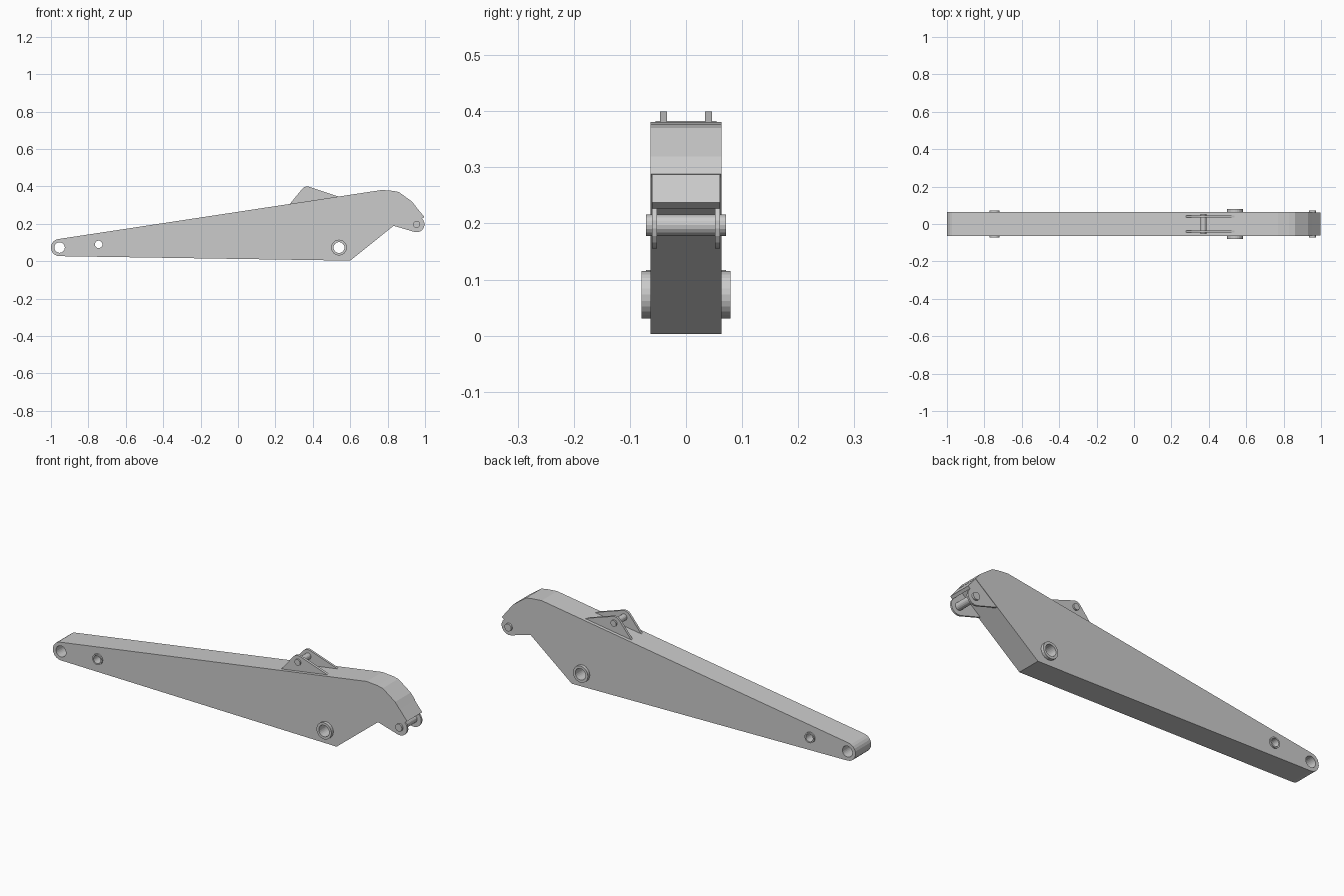
import bpy, bmesh
from math import sin, cos, radians, tau

if "Cube" in bpy.data.objects:
    bpy.data.objects.remove(bpy.data.objects["Cube"])


def arc(cx, cz, r, a0, a1, n):
    steps = [radians(a0 + (a1 - a0) * i / n) for i in range(n + 1)]
    return [(cx + r * cos(a), cz + r * sin(a)) for a in steps]


def make_object(name, bm):
    bmesh.ops.recalc_face_normals(bm, faces=bm.faces)
    mesh = bpy.data.meshes.new(name)
    bm.to_mesh(mesh)
    bm.free()
    ob = bpy.data.objects.new(name, mesh)
    bpy.context.collection.objects.link(ob)
    return ob


def prism(name, pts, y0, y1):
    """Extrude an xz outline from y0 to y1."""
    bm = bmesh.new()
    face = bm.faces.new([bm.verts.new((x, y0, z)) for x, z in pts])
    new = bmesh.ops.extrude_face_region(bm, geom=[face], use_keep_orig=True)["geom"]
    verts = [v for v in new if isinstance(v, bmesh.types.BMVert)]
    bmesh.ops.translate(bm, verts=verts, vec=(0, y1 - y0, 0))
    return make_object(name, bm)


def rod(name, x, z, r, half, n):
    return prism(name, arc(x, z, r, 0, 360 * (n - 1) / n, n - 1), -half, half)


def ring(name, x, z, r_out, r_in, y0, y1, n):
    """Tube along y with flat annular ends."""
    bm = bmesh.new()
    section = [(r_out, y0), (r_out, y1), (r_in, y1), (r_in, y0)]
    loops = [[bm.verts.new((x + r * cos(tau * i / n), y, z + r * sin(tau * i / n)))
              for r, y in section] for i in range(n)]
    for i in range(n):
        a, b = loops[i], loops[(i + 1) % n]
        for j in range(4):
            k = (j + 1) % 4
            bm.faces.new((a[j], a[k], b[k], b[j]))
    return make_object(name, bm)


# Main tapered box with rounded tip and curved-over nose
outline = arc(-0.954, 0.073, 0.046, 98, 268, 10) + [
    (0.60, 0.003), (0.955, 0.288), (0.93, 0.319), (0.86, 0.37),
    (0.83, 0.376), (0.77, 0.381)]
body = prism("arm_body", outline, -0.063, 0.063)

# Through holes for the tip and the two bosses
for x, z, r in [(-0.954, 0.073, 0.028), (-0.745, 0.09, 0.020), (0.54, 0.073, 0.029)]:
    cutter = rod("hole_cutter", x, z, r, 0.2, 24)
    cutter.hide_render = True
    mod = body.modifiers.new("hole", 'BOOLEAN')
    mod.operation = 'DIFFERENCE'
    mod.solver = 'EXACT'
    mod.object = cutter
    bpy.context.view_layer.objects.active = body
    bpy.ops.object.modifier_apply(modifier=mod.name)
    bpy.data.objects.remove(cutter)

# Nose lip plate continuing the top beyond the box
prism("nose_lip", [(0.93, 0.317), (0.996, 0.237), (0.984, 0.227), (0.92, 0.30)], -0.061, 0.061)

# Paired side parts
lug = [(0.80, 0.20), (0.83, 0.19)] + arc(0.955, 0.197, 0.042, -105, 50, 8) + [(0.935, 0.295)]
bracket = [(0.275, 0.295), (0.275, 0.304)] + arc(0.370, 0.367, 0.033, 142, 68, 4) + [
    (0.54, 0.345), (0.54, 0.335)]
for side, s in (("left", -1), ("right", 1)):
    prism("end_lug_" + side, lug, s * 0.052, s * 0.061)
    prism("top_bracket_" + side, bracket, s * 0.034, s * 0.046)
    ring("large_boss_" + side, 0.54, 0.073, 0.042, 0.029, s * 0.061, s * 0.079, 24)
    ring("small_boss_" + side, -0.745, 0.09, 0.027, 0.020, s * 0.061, s * 0.071, 24)

# Cross pins
rod("end_pin", 0.955, 0.197, 0.019, 0.071, 16)
rod("bracket_pin", 0.372, 0.367, 0.016, 0.054, 16)
